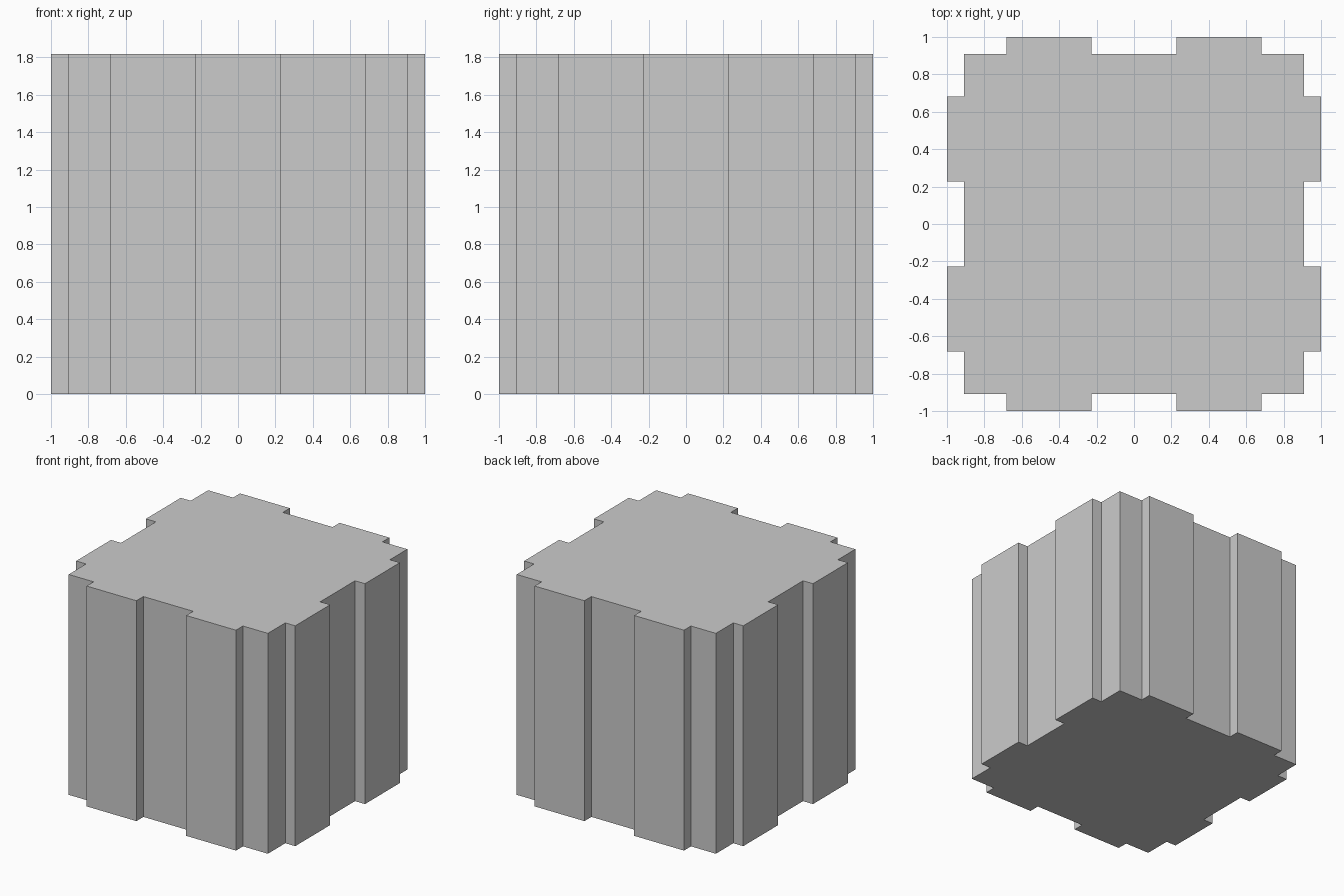
import bpy, bmesh
from mathutils import Matrix, Vector

if "Cube" in bpy.data.objects:
    bpy.data.objects.remove(bpy.data.objects["Cube"])

BODY = 1 / 1.1          # half width of the core block
TAB = 1.0               # outer reach of the raised ribs
IN, OUT = BODY / 4, BODY * 3 / 4
HEIGHT = BODY * 2

# Outline of the front side, left to right, with two ribs
side = [(-BODY, -BODY),
        (-OUT, -BODY), (-OUT, -TAB), (-IN, -TAB), (-IN, -BODY),
        (IN, -BODY), (IN, -TAB), (OUT, -TAB), (OUT, -BODY)]

# Repeat the side around the four directions to close the footprint
quarter_turns = [Matrix(((1, 0), (0, 1))), Matrix(((0, -1), (1, 0))),
                 Matrix(((-1, 0), (0, -1))), Matrix(((0, 1), (-1, 0)))]
outline = [turn @ Vector(p) for turn in quarter_turns for p in side]

# Extrude the footprint into the ribbed block
bm = bmesh.new()
base = bm.faces.new([bm.verts.new((p.x, p.y, 0)) for p in outline])
top = bmesh.ops.extrude_face_region(bm, geom=[base], use_keep_orig=True)
bmesh.ops.translate(bm, vec=(0, 0, HEIGHT),
                    verts=[g for g in top["geom"] if isinstance(g, bmesh.types.BMVert)])
bmesh.ops.recalc_face_normals(bm, faces=bm.faces)

mesh = bpy.data.meshes.new("ribbed_block")
bm.to_mesh(mesh)
bm.free()
block = bpy.data.objects.new("ribbed_block", mesh)
bpy.context.collection.objects.link(block)
